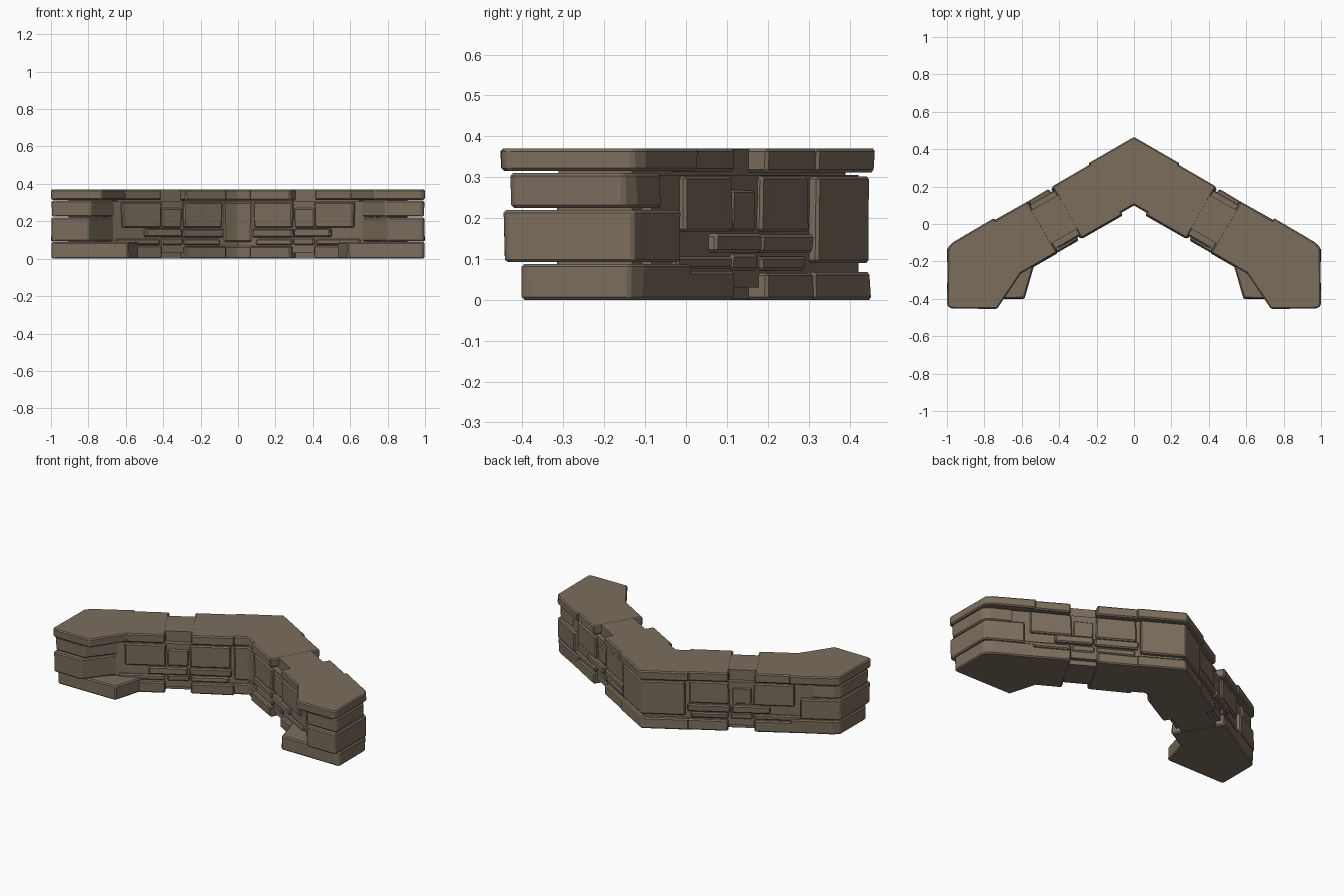
import bpy, bmesh, random
from math import cos, sin, radians

if "Cube" in bpy.data.objects:
    bpy.data.objects.remove(bpy.data.objects["Cube"])

random.seed(4)
C, S = cos(radians(30)), sin(radians(30))
mat = bpy.data.materials.new("stone")
mat.diffuse_color = (0.2, 0.155, 0.11, 1)
mat.use_nodes = True
mat.node_tree.nodes["Principled BSDF"].inputs["Base Color"].default_value = mat.diffuse_color


def prism(name, pts, z0, z1, bevel=0.007, jitter=0.003):
    """Extruded plan outline, cut at x=0, mirrored to the other arm, edges chipped."""
    def j():
        return random.uniform(-jitter, jitter)
    bm = bmesh.new()
    low = [bm.verts.new((x + j(), y + j(), z0)) for x, y in pts]
    top = [bm.verts.new((x + j(), y + j(), z1)) for x, y in pts]
    n = len(pts)
    bm.faces.new(low[::-1])
    bm.faces.new(top)
    for i in range(n):
        k = (i + 1) % n
        bm.faces.new((low[i], low[k], top[k], top[i]))
    bmesh.ops.bisect_plane(bm, geom=bm.verts[:] + bm.edges[:] + bm.faces[:],
                           plane_co=(0, 0, 0), plane_no=(1, 0, 0), clear_inner=True)
    bmesh.ops.recalc_face_normals(bm, faces=bm.faces[:])
    me = bpy.data.meshes.new(name)
    bm.to_mesh(me)
    bm.free()
    me.materials.append(mat)
    ob = bpy.data.objects.new(name, me)
    bpy.context.collection.objects.link(ob)
    ob.modifiers.new("mirror", 'MIRROR').use_axis[0] = True
    if bevel:
        b = ob.modifiers.new("chipped", 'BEVEL')
        b.width, b.segments = bevel, 1
    return ob


def stone(name, u0, u1, v0, v1, z0, z1, **kw):
    """Block in arm space: u runs along the arm, v points to the outside."""
    uv = [(u0, v0), (u1, v0), (u1, v1), (u0, v1)]
    return prism(name, [(C * u + S * v, -S * u + C * v) for u, v in uv], z0, z1, **kw)


# solid wall heart, visible only in recesses and joints
stone("wall_core", -0.6, 0.85, 0.13, 0.338, 0.002, 0.3695, bevel=0, jitter=0)
stone("wall_backing", -0.6, 0.8, 0.098, 0.365, 0.03, 0.305, bevel=0, jitter=0)

# corner stones at the bend
stone("corner_base", -0.6, 0.05, 0.088, 0.393, 0, 0.068)
stone("corner_body", -0.6, 0.03, 0.092, 0.39, 0.09, 0.302)
stone("corner_cap", -0.6, 0.05, 0.088, 0.4, 0.312, 0.37)

# bottom course
stone("base_stone_inner", 0.03, 0.28, 0.072, 0.388, 0, 0.066)
stone("base_stone_outer", 0.43, 0.75, 0.072, 0.388, 0, 0.07)
stone("base_key", 0.29, 0.42, 0.088, 0.372, 0.072, 0.112)
stone("thin_stone_inner", 0.06, 0.28, 0.085, 0.375, 0.072, 0.106)
stone("thin_stone_outer", 0.43, 0.7, 0.085, 0.38, 0.075, 0.106)

# narrow middle course
stone("band_stone_inner", 0.04, 0.29, 0.076, 0.385, 0.114, 0.16)
stone("band_stone_outer", 0.30, 0.52, 0.074, 0.388, 0.116, 0.162)

# tall course
stone("tall_stone_inner", 0.05, 0.285, 0.082, 0.378, 0.166, 0.303)
stone("tall_key", 0.295, 0.415, 0.09, 0.37, 0.166, 0.27)
stone("tall_stone_outer", 0.425, 0.665, 0.08, 0.38, 0.166, 0.303)

# cap course, with a recess in the middle
stone("cap_stone_inner", 0.03, 0.28, 0.072, 0.392, 0.312, 0.37)
stone("cap_stone_outer", 0.43, 0.66, 0.074, 0.39, 0.314, 0.37)

# stacked slabs of the end pier
prism("pier_base", [(0.53, -0.215), (0.585, -0.4), (0.985, -0.4), (0.997, -0.385),
                    (0.997, -0.14), (0.96, -0.105), (0.75, 0.015)], 0, 0.088)
prism("pier_lower", [(0.64, -0.24), (0.80, -0.445), (0.985, -0.445), (0.997, -0.425),
                     (0.997, -0.13), (0.965, -0.108), (0.80, -0.013)], 0.092, 0.22)
prism("pier_upper", [(0.64, -0.24), (0.79, -0.43), (0.98, -0.43), (0.994, -0.41),
                     (0.994, -0.15), (0.965, -0.12), (0.85, -0.06), (0.80, -0.10)],
      0.225, 0.31)
prism("pier_cap", [(0.585, -0.23), (0.73, -0.453), (0.98, -0.453), (0.997, -0.435),
                   (0.997, -0.13), (0.97, -0.1), (0.75, 0.03), (0.70, -0.06)],
      0.315, 0.37)
